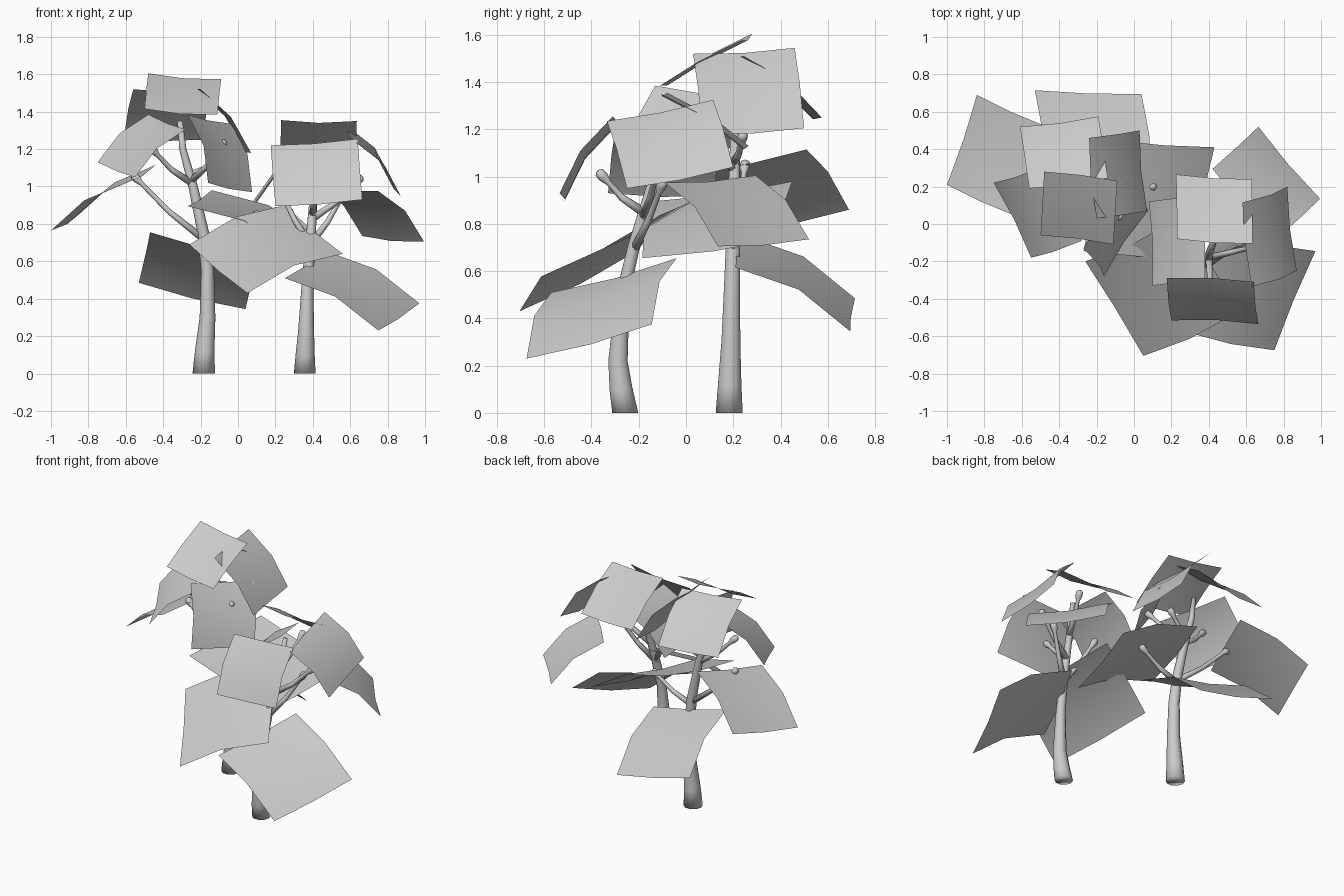
import bpy
from mathutils import Vector
from math import cos, sin, pi


def add_mesh(name, verts, faces):
    me = bpy.data.meshes.new(name)
    me.from_pydata([tuple(v) for v in verts], [], faces)
    me.update()
    for p in me.polygons:
        p.use_smooth = True
    ob = bpy.data.objects.new(name, me)
    bpy.context.collection.objects.link(ob)
    return ob


def tube(name, path, radii, sides=10):
    """Tapered round limb along a path, capped at both ends."""
    pts = [Vector(p) for p in path]
    verts, faces = [], []
    for i, (p, r) in enumerate(zip(pts, radii)):
        t = (pts[min(i + 1, len(pts) - 1)] - pts[max(i - 1, 0)]).normalized()
        if i == 0 and p.z == 0:
            t = Vector((0, 0, 1))
        u = t.cross(Vector((0, 1, 0.1))).normalized()
        w = t.cross(u)
        for k in range(sides):
            a = 2 * pi * k / sides
            verts.append(p + (u * cos(a) + w * sin(a)) * r)
    for i in range(len(pts) - 1):
        for k in range(sides):
            a, b = i * sides + k, i * sides + (k + 1) % sides
            faces.append((a, b, b + sides, a + sides))
    faces.append(tuple(reversed(range(sides))))
    faces.append(tuple(range(len(verts) - sides, len(verts))))
    return add_mesh(name, verts, faces)


def branch(name, start, end, r=0.02):
    """Curved twig ending in a small knob."""
    a, b = Vector(start), Vector(end)
    mid = (a + b) / 2 + Vector((0, 0, -0.02))
    d = (b - mid).normalized()
    tube(name, [a, mid, b - d * 0.05, b - d * 0.015, b + d * 0.01, b + d * 0.02],
         [r, r * 0.75, r * 0.6, 0.022, 0.021, 0.009], 8)


def leaf_card(name, a, b, c, bow, cross=-0.015):
    """Bent sheet: a-b is one edge, c is the corner opposite a."""
    a, b, c = Vector(a), Vector(b), Vector(c)
    u, v = b - a, c - a
    n = u.cross(v).normalized()
    if n.z < 0:
        n = -n
    verts = []
    for j in range(3):
        for i in range(3):
            off = bow * (j == 1) + cross * (i == 1)
            verts.append(a + u * i / 2 + v * j / 2 + n * off)
    faces = [(k, k + 1, k + 4, k + 3) for k in (0, 1, 3, 4)]
    add_mesh(name, verts, faces)


# Tall tree: trunk, branches
tube("tall_trunk",
     [(-.183, .183, 0), (-.178, .185, .12), (-.163, .19, .3), (-.163, .195, .55), (-.185, .2, .75),
      (-.24, .205, 1), (-.295, .207, 1.2), (-.31, .21, 1.35)],
     [.06, .052, .042, .035, .031, .025, .019, .014])
for s, e in [((-.185, .2, .72), (-.55, .25, 1.05)),
             ((-.185, .2, .7), (.1, .2, .85)),
             ((-.25, .205, 1.02), (-.46, .12, 1.2)),
             ((-.25, .205, 1.03), (-.08, .04, 1.23)),
             ((-.26, .205, 1.06), (-.1, .24, 1.17))]:
    branch("tall_branch", s, e)

# Short tree: leaning trunk, branches
tube("short_trunk",
     [(.357, -.257, 0), (.359, -.275, .1), (.364, -.288, .22), (.372, -.268, .5), (.387, -.222, .7),
      (.405, -.15, .95), (.425, -.09, 1.18)],
     [.058, .051, .043, .03, .027, .021, .014])
for s, e in [((.387, -.222, .69), (.57, -.1, .97)),
             ((.387, -.222, .69), (.22, -.12, .99)),
             ((.4, -.18, .85), (.41, -.36, 1.01)),
             ((.4, -.18, .83), (.65, -.12, 1.04)),
             ((.41, -.14, .98), (.47, .03, 1.18))]:
    branch("short_branch", s, e)

# Foliage sheets: three corners and the amount of bend
tall_leaves = [
    ((-1, .21, .765), (-.84, .69, .86), (-.6, .03, 1.02), .04),
    ((-.5, -.06, 1.415), (-.11, -.11, 1.385), (-.48, .28, 1.605), .01),
    ((.07, .07, 1.18), (.03, .5, 1.205), (-.2, .03, 1.52), .035),
    ((-.75, .22, 1.13), (-.55, -.18, 1.05), (-.48, .31, 1.385), .035),
    ((-.16, -.28, 1.02), (.075, .07, .97), (-.27, -.13, 1.385), .04),
    ((-.53, .715, .485), (.04, .695, .345), (-.47, .23, .755), .05),
    ((.43, .41, .74), (.3, -.185, .655), (-.14, .45, .98), .045),
    ((-.61, .52, 1.26), (-.19, .575, 1.25), (-.56, .19, 1.52), .03),
]
short_leaves = [
    ((.87, -.25, .95), (.82, .2, 1.04), (.63, -.335, 1.235), .04),
    ((.2, -.515, .895), (.665, -.535, .93), (.175, -.29, 1.22), .03),
    ((.995, .135, .705), (.665, .52, .735), (.75, -.09, .975), .04),
    ((.225, .265, 1.13), (.63, .24, 1.125), (.23, -.08, 1.355), .02),
    ((.97, -.145, .375), (.75, -.675, .23), (.47, -.04, .655), .05),
    ((.05, -.705, .43), (-.26, -.2, .69), (.56, -.47, .64), .05),
    ((.08, .12, .92), (.1, -.33, .93), (.36, .15, 1.18), .04),
]
for leaf in tall_leaves:
    leaf_card("tall_leaf", *leaf)
for leaf in short_leaves:
    leaf_card("short_leaf", *leaf)
